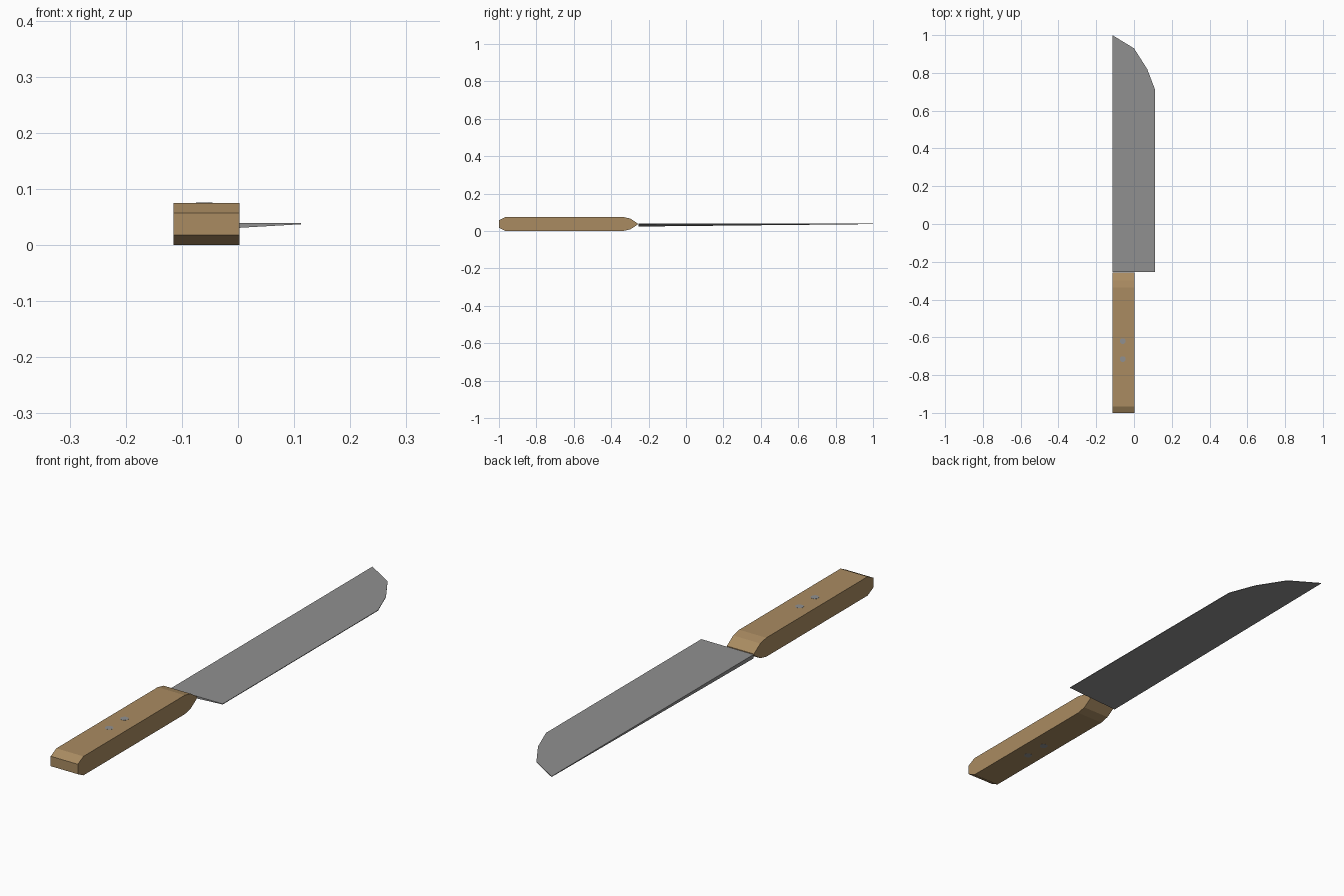
import bpy, bmesh, math

if "Cube" in bpy.data.objects:
    bpy.data.objects.remove(bpy.data.objects["Cube"])


def material(name, rgb):
    m = bpy.data.materials.new(name)
    m.diffuse_color = (*rgb, 1)
    m.use_nodes = True
    m.node_tree.nodes["Principled BSDF"].inputs["Base Color"].default_value = m.diffuse_color
    return m


wood = material("tan wood", (0.40, 0.26, 0.12))
steel = material("grey steel", (0.28, 0.28, 0.28))


def loft(name, ring_a, ring_b, mat):
    """Solid between two matching outlines."""
    bm = bmesh.new()
    a = [bm.verts.new(p) for p in ring_a]
    b = [bm.verts.new(p) for p in ring_b]
    bm.faces.new(a)
    bm.faces.new(b)
    for i in range(len(a)):
        j = (i + 1) % len(a)
        bm.faces.new((a[i], a[j], b[j], b[i]))
    # split non-planar faces cleanly from the first corner
    bmesh.ops.recalc_face_normals(bm, faces=bm.faces)
    mesh = bpy.data.meshes.new(name)
    bm.to_mesh(mesh)
    bm.free()
    mesh.materials.append(mat)
    ob = bpy.data.objects.new(name, mesh)
    bpy.context.collection.objects.link(ob)
    return ob


# Handle: side profile mirrored about mid height, extruded across x
mid = 0.0377
half = [(-1, 0.0195), (-0.965, 0.0373), (-0.335, 0.0373),
        (-0.298, 0.029), (-0.258, 0.003)]
profile = [(y, mid + h) for y, h in half] + [(y, mid - h) for y, h in reversed(half)]
loft("handle", [(-0.115, y, z) for y, z in profile],
     [(0.003, y, z) for y, z in profile], wood)

# Blade: flat upper side, underside thickest at the heel of the spine
outline = [(-0.115, -0.255), (0.112, -0.255), (0.112, 0.71),
           (0.07, 0.82), (0.0, 0.93), (-0.115, 1.0)]
top = [(x, y, 0.0395) for x, y in outline]
under = [(x, y, 0.024 if i == 0 else 0.037) for i, (x, y) in enumerate(outline)]
loft("blade", top, under, steel)

# Rivets through the handle
for n, y in enumerate((-0.62, -0.715)):
    ring = [(-0.06 + 0.016 * math.cos(t * math.tau / 8 + math.pi / 8),
             y + 0.016 * math.sin(t * math.tau / 8 + math.pi / 8)) for t in range(8)]
    loft(f"rivet_{n + 1}", [(x, v, 0.0) for x, v in ring],
         [(x, v, 0.0755) for x, v in ring], steel)
